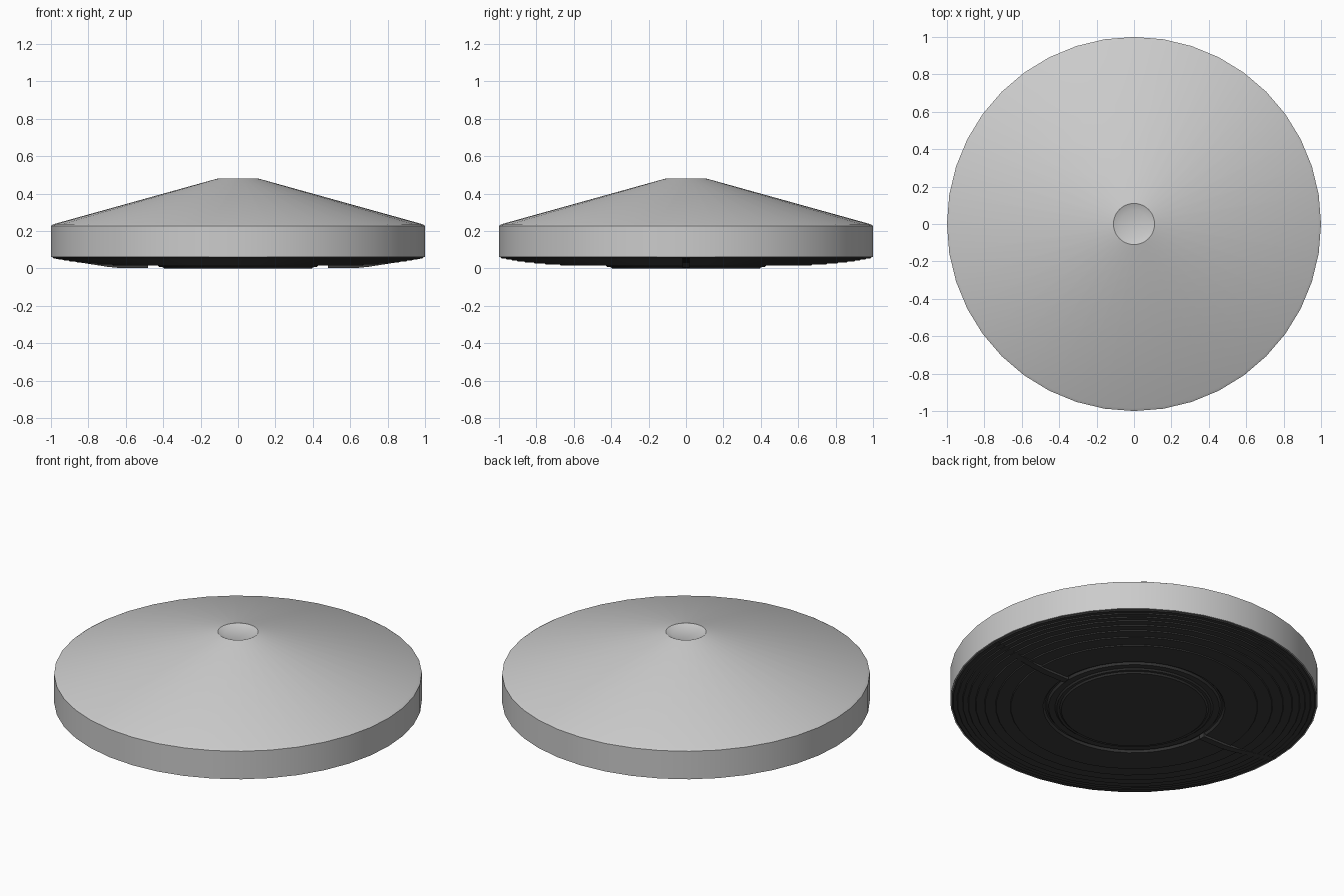
import bpy, bmesh, math

if "Cube" in bpy.data.objects:
    bpy.data.objects.remove(bpy.data.objects["Cube"])

SEGMENTS = 40
dark = bpy.data.materials.new("dark_underside")
dark.diffuse_color = (0.045, 0.045, 0.045, 1)
dark.use_nodes = True
dark.node_tree.nodes["Principled BSDF"].inputs["Base Color"].default_value = dark.diffuse_color


def finish(bm, name, material=None, smooth=True):
    bmesh.ops.recalc_face_normals(bm, faces=bm.faces)
    mesh = bpy.data.meshes.new(name)
    bm.to_mesh(mesh)
    bm.free()
    obj = bpy.data.objects.new(name, mesh)
    bpy.context.collection.objects.link(obj)
    if material:
        mesh.materials.append(material)
    if smooth:
        bpy.ops.object.select_all(action='DESELECT')
        obj.select_set(True)
        bpy.context.view_layer.objects.active = obj
        bpy.ops.object.shade_smooth_by_angle(angle=math.radians(30))
    return obj


def lathe(name, profile, material=None):
    """Revolve (radius, z) points; both ends are capped flat."""
    bm = bmesh.new()
    rings = []
    for r, z in profile:
        rings.append([bm.verts.new((r * math.cos(a), r * math.sin(a), z))
                      for a in (2 * math.pi * i / SEGMENTS for i in range(SEGMENTS))])
    for low, high in zip(rings, rings[1:]):
        for i in range(SEGMENTS):
            j = (i + 1) % SEGMENTS
            bm.faces.new((low[i], low[j], high[j], high[i]))
    bm.faces.new(rings[0])
    bm.faces.new(rings[-1])
    return finish(bm, name, material)


# Conical cover with straight rim and a shallow dish at the peak
lathe("cover", [(0.97, 0.06), (1.0, 0.06), (1.0, 0.228), (0.985, 0.237),
                (0.118, 0.478), (0.11, 0.48), (0.075, 0.466)])

# Underside: narrowing terraces, locating groove and raised centre pad
steps = [0.985, 0.96, 0.93, 0.90, 0.86, 0.81, 0.75, 0.67]
profile = [(0.97, 0.075), (0.995, 0.062), (0.985, 0.054)]
z = 0.054
for outer, inner in zip(steps, steps[1:]):
    profile += [(inner + 0.004, z), (inner, z - 0.0055)]
    z -= 0.0055
profile += [(0.495, z), (0.485, z + 0.012), (0.475, z + 0.012), (0.465, z),
            (0.43, z), (0.42, 0.008), (0.405, 0.008), (0.395, 0.0)]
lathe("underside", profile, dark)

# Two radial ribs crossing the terraces
outline = [(0.48, 0.03), (0.48, 0.002), (0.63, 0.002), (0.70, 0.009),
           (0.98, 0.053), (0.98, 0.07)]
for side, label in ((1, "right"), (-1, "left")):
    bm = bmesh.new()
    front = [bm.verts.new((side * x, -0.02, h)) for x, h in outline]
    back = [bm.verts.new((side * x, 0.02, h)) for x, h in outline]
    bm.faces.new(front)
    bm.faces.new(back)
    for i in range(len(outline)):
        j = (i + 1) % len(outline)
        bm.faces.new((front[i], front[j], back[j], back[i]))
    finish(bm, label + "_rib", dark, smooth=False)
